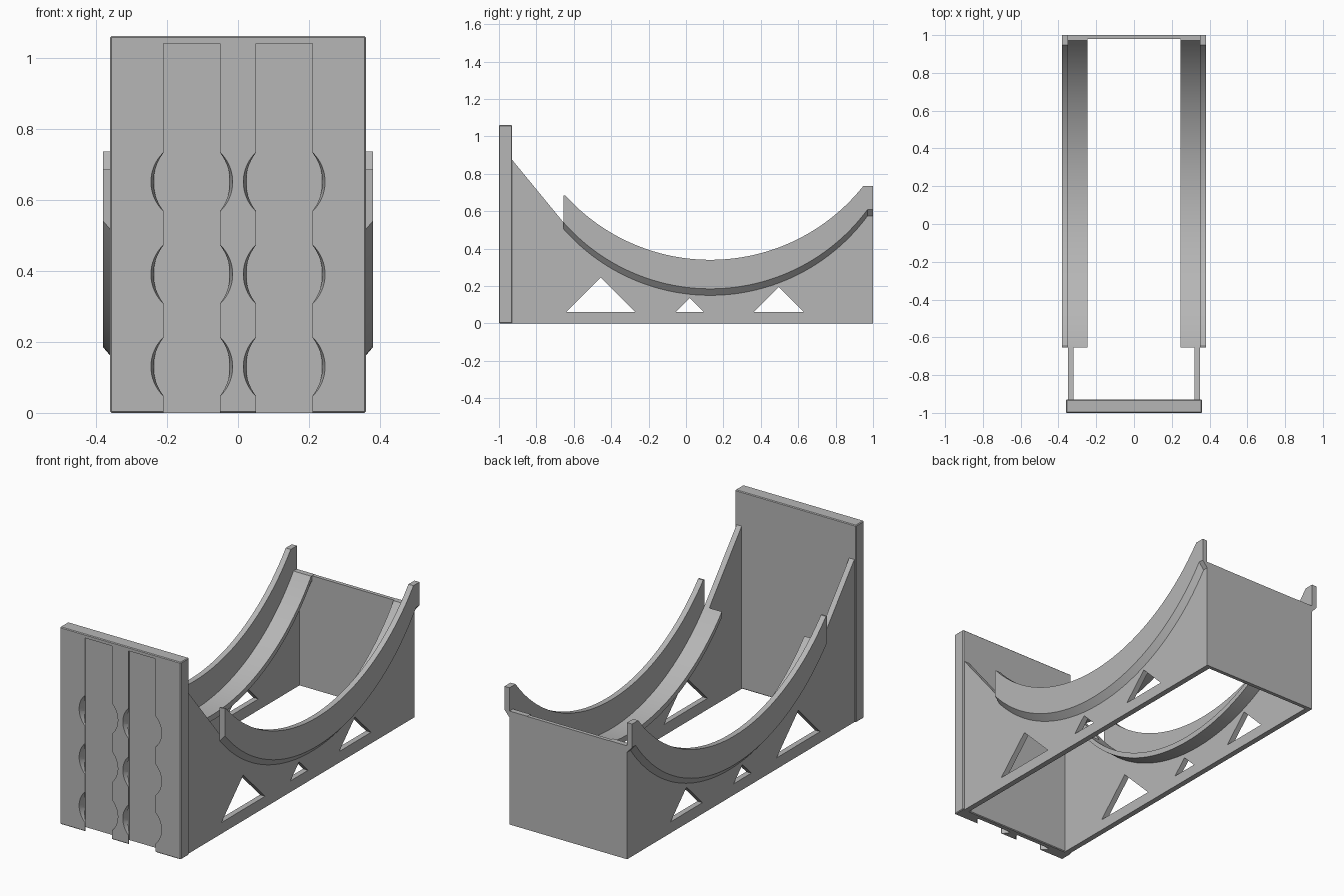
import bpy, bmesh, math
from mathutils import Matrix

if "Cube" in bpy.data.objects:
    bpy.data.objects.remove(bpy.data.objects["Cube"], do_unlink=True)

grey = bpy.data.materials.new("plain grey")
grey.use_nodes = True
COLOUR = (0.47, 0.47, 0.47, 1)
grey.diffuse_color = COLOUR
grey.node_tree.nodes["Principled BSDF"].inputs["Base Color"].default_value = COLOUR

R, MID = 1.045, 0.13          # cradle radius and its lowest point along y
FRONT, BACK = -0.655, 1.0     # cradle ends


def arc(y, low):
    return low + R - math.sqrt(R * R - (y - MID) ** 2)


def reach(rise):
    return math.sqrt(R * R - (R - rise) ** 2)


def seat_z(y):
    return min(arc(y, 0.185), 0.61)


def lip_z(y):
    return min(arc(y, 0.34), 0.735 if y > MID else 0.685)


def finish(name, bm):
    bmesh.ops.recalc_face_normals(bm, faces=bm.faces)
    mesh = bpy.data.meshes.new(name)
    bm.to_mesh(mesh)
    bm.free()
    mesh.materials.append(grey)
    ob = bpy.data.objects.new(name, mesh)
    bpy.context.collection.objects.link(ob)
    return ob


def loft(name, rings):
    """Skin a row of matching closed sections and cap both ends."""
    bm = bmesh.new()
    loops = [[bm.verts.new(p) for p in ring] for ring in rings]
    n = len(loops[0])
    for a, b in zip(loops, loops[1:]):
        for i in range(n):
            j = (i + 1) % n
            bm.faces.new((a[i], a[j], b[j], b[i]))
    bm.faces.new(loops[0])
    bm.faces.new(loops[-1])
    return finish(name, bm)


def side_prism(name, profile, x0, x1):
    return loft(name, [[(x, y, z) for y, z in profile] for x in (x0, x1)])


def box(name, x0, x1, y0, y1, z0, z1):
    return side_prism(name, [(y0, z0), (y1, z0), (y1, z1), (y0, z1)], x0, x1)


def activate(ob):
    bpy.ops.object.select_all(action='DESELECT')
    ob.select_set(True)
    bpy.context.view_layer.objects.active = ob


def modify(ob, kind, **settings):
    mod = ob.modifiers.new(kind.title(), kind)
    for key, value in settings.items():
        setattr(mod, key, value)
    activate(ob)
    bpy.ops.object.modifier_apply(modifier=mod.name)


def cut(ob, cutter):
    modify(ob, 'BOOLEAN', object=cutter, operation='DIFFERENCE', solver='EXACT')
    bpy.data.objects.remove(cutter, do_unlink=True)


def smooth(ob):
    activate(ob)
    bpy.ops.object.shade_smooth_by_angle(angle=math.radians(25))


# Stations along the cradle, including the points where its tops go flat
steps = 56
ys = [FRONT + (BACK - FRONT) * i / steps for i in range(steps + 1)]
ys = sorted(ys + [MID + reach(0.395), MID + reach(0.425), MID - reach(0.345)])

# Mounting plate with two undercut slots and flared entry holes
plate = box("mounting_plate", -0.36, 0.36, -1, -0.93, 0, 1.06)
modify(plate, 'BEVEL', width=0.004, segments=1)
half = [(0.08, -1.02), (0.08, -0.9955), (0.106, -0.9695), (0.106, -0.957)]
for cx in (-0.13, 0.13):
    outline = half + [(-x, y) for x, y in reversed(half)]
    cut(plate, loft("slot_cutter", [[(cx + x, y, z) for x, y in outline]
                                    for z in (-0.1, 1.04)]))
    for cz in (0.13, 0.39, 0.65):
        bm = bmesh.new()
        bmesh.ops.create_cone(bm, cap_ends=True, segments=64,
                              radius1=0.1175, radius2=0.105, depth=0.053,
                              matrix=Matrix.Translation((cx, -0.9838, cz))
                              @ Matrix.Rotation(-math.pi / 2, 4, 'X'))
        cut(plate, finish("entry_cutter", bm))
smooth(plate)

# Side walls: sloped brace at the front, curved top tucked into the cradle
profile = [(-0.935, 0), (BACK, 0)]
profile += [(y, seat_z(y) - 0.01) for y in reversed(ys)]
profile += [(FRONT, seat_z(FRONT)), (-0.93, 0.875), (-0.935, 0.875)]
wall = side_prism("side_wall", profile, 0.32, 0.35)
for cy, height in ((-0.455, 0.185), (0.02, 0.075), (0.495, 0.135)):
    tri = [(cy - height, 0.06), (cy + height, 0.06), (cy, 0.06 + height)]
    cut(wall, side_prism("window_cutter", tri, 0.2, 0.5))
modify(wall, 'MIRROR')
smooth(wall)


# Cradle rails: inner seat, raised outer lip and chamfered underside
def rail_section(y):
    s, t = seat_z(y), lip_z(y)
    outline = [(0.245, s - 0.03), (0.245, s), (0.35, s), (0.35, t),
               (0.38, t), (0.38, s), (0.35, s - 0.035)]
    return [(x, y, z) for x, z in outline]


rail = loft("cradle_rail", [rail_section(y) for y in ys])
modify(rail, 'MIRROR')
smooth(rail)

# Rear panel closing the frame
box("rear_panel", -0.32, 0.32, 0.98, BACK, 0, 0.609)
